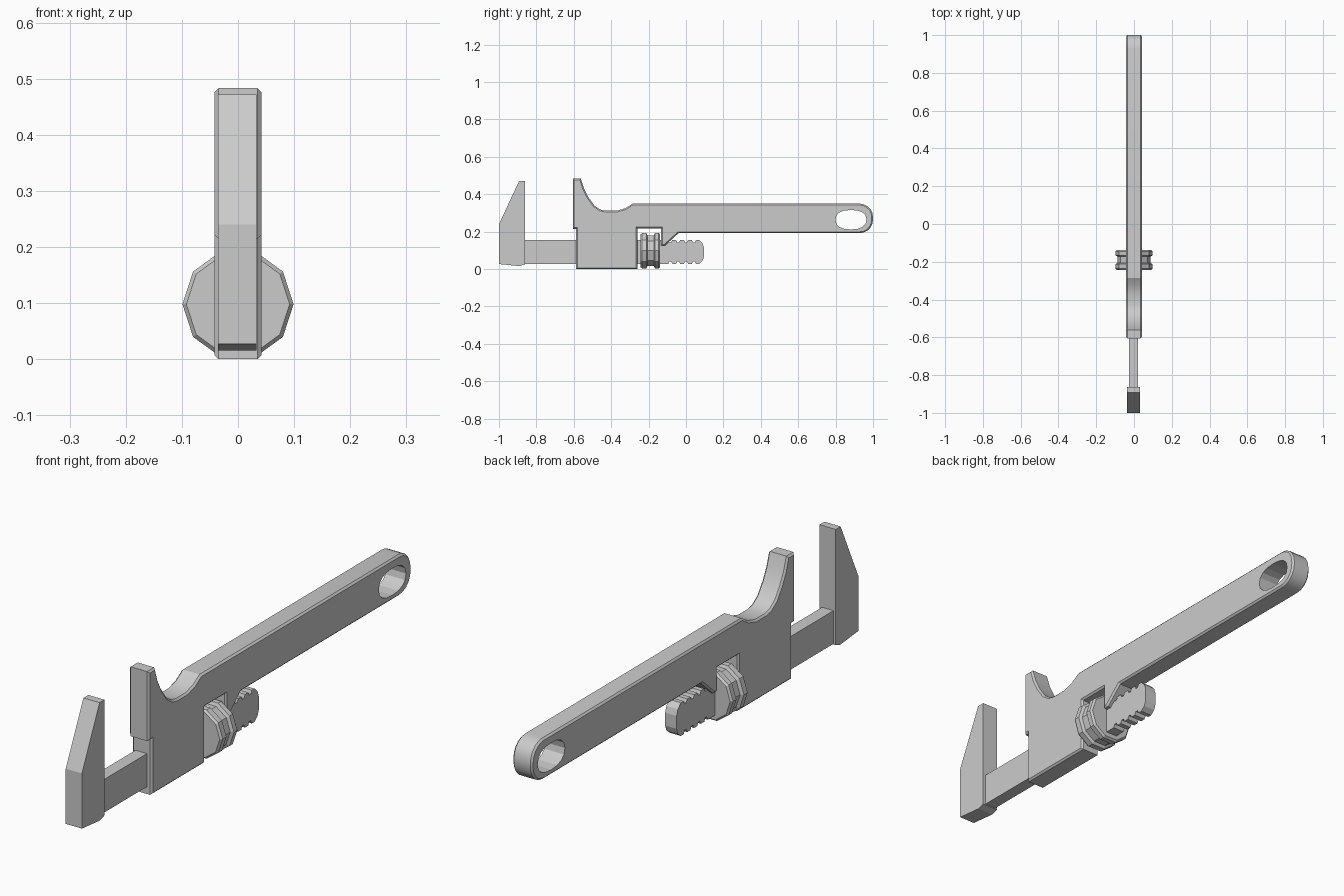
import bpy, bmesh, math
from mathutils import Vector

if "Cube" in bpy.data.objects:
    bpy.data.objects.remove(bpy.data.objects["Cube"])


def finish(name, bm, smooth=False):
    bmesh.ops.recalc_face_normals(bm, faces=bm.faces[:])
    me = bpy.data.meshes.new(name)
    bm.to_mesh(me)
    bm.free()
    ob = bpy.data.objects.new(name, me)
    bpy.context.collection.objects.link(ob)
    if smooth:
        bpy.ops.object.select_all(action='DESELECT')
        ob.select_set(True)
        bpy.context.view_layer.objects.active = ob
        bpy.ops.object.shade_smooth_by_angle(angle=math.radians(25))
    return ob


def slab(name, pts, x0, x1, bevel=0, smooth=False):
    """Extrude a (y, z) side profile from x0 to x1, chamfering both rims."""
    bm = bmesh.new()
    cap = bm.faces.new([bm.verts.new((x0, y, z)) for y, z in pts])
    ext = bmesh.ops.extrude_face_region(bm, geom=[cap], use_keep_orig=True)
    top = [v for v in ext['geom'] if isinstance(v, bmesh.types.BMVert)]
    bmesh.ops.translate(bm, verts=top, vec=Vector((x1 - x0, 0, 0)))
    bmesh.ops.recalc_face_normals(bm, faces=bm.faces[:])
    if bevel:
        rims = [e for e in bm.edges
                if abs(e.verts[0].co.x - e.verts[1].co.x) < 1e-6]
        bmesh.ops.bevel(bm, geom=rims, offset=bevel, segments=1,
                        profile=0.5, affect='EDGES')
    return finish(name, bm, smooth)


# Handle and fixed jaw in one piece, with rounded end
def arc(cy, cz, r, a0, a1, n=5):
    return [(cy + r * math.cos(math.radians(a0 + (a1 - a0) * i / n)),
             cz + r * math.sin(math.radians(a0 + (a1 - a0) * i / n)))
            for i in range(n + 1)]


body_pts = [(-0.605, 0.215), (-0.605, 0.483), (-0.562, 0.483), (-0.545, 0.43),
            (-0.522, 0.385), (-0.49, 0.34), (-0.458, 0.318), (-0.43, 0.312),
            (-0.37, 0.312), (-0.325, 0.325), (-0.285, 0.35)]
body_pts += arc(0.928, 0.278, 0.072, 90, 0)
body_pts += arc(0.928, 0.264, 0.072, 0, -90)
body_pts += [(-0.04, 0.192), (-0.113, 0.125), (-0.133, 0.125),
             (-0.133, 0.217), (-0.26, 0.217), (-0.26, 0.0),
             (-0.587, 0.0), (-0.587, 0.215)]
body = slab("handle_body", body_pts, -0.042, 0.042, bevel=0.007, smooth=True)

# Oval hanging hole cut through the handle end
hole_pts = []
for i in range(16):
    c, s = math.cos(i * math.pi / 8), math.sin(i * math.pi / 8)
    hole_pts.append((0.882 + 0.083 * math.copysign(abs(c) ** 0.85, c),
                     0.264 + 0.052 * math.copysign(abs(s) ** 0.85, s)))
cutter = slab("hole_cutter", hole_pts, -0.2, 0.2)
cutter.hide_render = True
mod = body.modifiers.new("hole", 'BOOLEAN')
mod.operation = 'DIFFERENCE'
mod.solver = 'EXACT'
mod.object = cutter
bpy.context.view_layer.objects.active = body
bpy.ops.object.modifier_apply(modifier=mod.name)
bpy.data.objects.remove(cutter)

# Sliding jaw
slab("sliding_jaw", [(-1, 0.027), (-1, 0.24), (-0.892, 0.472), (-0.862, 0.472),
                     (-0.862, 0.025), (-0.89, 0.016)], -0.036, 0.033)

# Sliding bar with toothed rack on both edges and a blunt rounded end
top, bottom, depth = 0.156, 0.028, 0.013
upper, lower = [], []
for i in range(4):
    y = -0.095 + i * 0.042
    for dy, d in ((0, 0), (0.006, depth), (0.016, depth), (0.022, 0)):
        upper.append((y + dy, top - d))
        lower.append((y + dy, bottom + d))
bar_pts = [(-0.87, bottom), (-0.87, top)] + upper
bar_pts += [(0.07, top), (0.088, 0.138), (0.096, 0.115),
            (0.096, 0.065), (0.088, 0.043), (0.07, bottom)] + lower[::-1]
slab("sliding_bar", bar_pts, -0.027, 0.022)

# Ten-sided adjusting wheel with a central groove
bm = bmesh.new()
profile = [(-0.243, 0.092), (-0.235, 0.099), (-0.212, 0.099), (-0.206, 0.087),
           (-0.172, 0.087), (-0.166, 0.099), (-0.146, 0.099), (-0.138, 0.092)]
rings = [[bm.verts.new((r * math.cos(k * math.pi / 5), y,
                        0.098 + r * math.sin(k * math.pi / 5)))
          for k in range(10)] for y, r in profile]
for a, b in zip(rings, rings[1:]):
    for k in range(10):
        j = (k + 1) % 10
        bm.faces.new((a[k], a[j], b[j], b[k]))
bm.faces.new(rings[0])
bm.faces.new(rings[-1])
finish("adjusting_wheel", bm)
